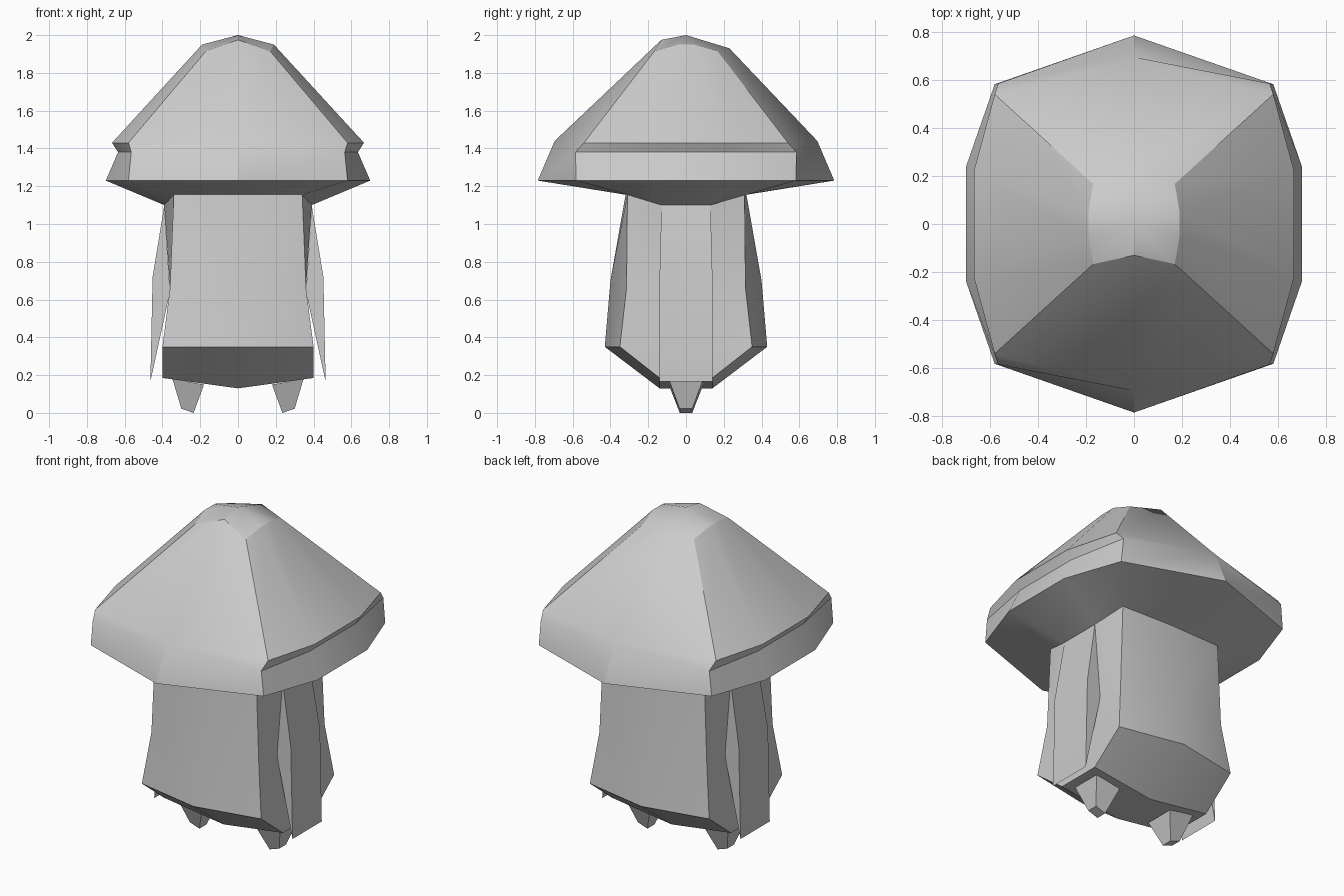
import bpy, bmesh, math

if "Cube" in bpy.data.objects:
    bpy.data.objects.remove(bpy.data.objects["Cube"])


def ring(front, corner, side, back=None):
    """Ten-point ring from a front-centre (y, z), a corner and a side point, mirrored in x and y."""
    by, bz = back or (-front[0], front[1])
    half = [corner, side, (side[0], -side[1], side[2]), (corner[0], -corner[1], corner[2])]
    left = [(-x, y, z) for x, y, z in reversed(half)]
    return [(0, *front)] + half + [(0, by, bz)] + left


def finish(name, bm, angle=28):
    bmesh.ops.remove_doubles(bm, verts=bm.verts, dist=0.0005)
    bmesh.ops.recalc_face_normals(bm, faces=bm.faces)
    me = bpy.data.meshes.new(name)
    bm.to_mesh(me)
    bm.free()
    me.shade_smooth()
    me.set_sharp_from_angle(angle=math.radians(angle))
    ob = bpy.data.objects.new(name, me)
    bpy.context.collection.objects.link(ob)
    return ob


def loft(name, rings, bottom=False, apex=None):
    bm = bmesh.new()
    vs = [[bm.verts.new(p) for p in r] for r in rings]
    n = len(rings[0])
    for a, b in zip(vs, vs[1:]):
        for i in range(n):
            j = (i + 1) % n
            bm.faces.new((a[i], a[j], b[j], b[i]))
    if bottom:
        bm.faces.new(vs[0][::-1])
    if apex:
        tip = bm.verts.new(apex)
        for i in range(n):
            bm.faces.new((vs[-1][i], vs[-1][(i + 1) % n], tip))
    elif apex is None and bottom == "both":
        bm.faces.new(vs[-1])
    return finish(name, bm)


neck = ring((-0.32, 1.155), (0.34, -0.31, 1.155), (0.39, -0.13, 1.10))

# Cap: underside, rim, grooved sides and rounded crown
loft("cap", [
    neck,
    ring((-0.785, 1.23), (0.58, -0.582, 1.23), (0.70, -0.237, 1.23)),
    ring((-0.695, 1.44), (0.565, -0.585, 1.38), (0.635, -0.22, 1.38)),
    ring((-0.695, 1.44), (0.58, -0.54, 1.43), (0.667, -0.22, 1.43)),
    ring((-0.13, 1.975), (0.17, -0.167, 1.915), (0.19, -0.05, 1.95), (0.23, 1.93)),
], apex=(0, 0, 2.0))

# Body: flared trunk with a wedge-shaped base
loft("body", [
    ring((-0.14, 0.13), (0.40, -0.14, 0.185), (0.40, -0.14, 0.185)),
    ring((-0.43, 0.35), (0.40, -0.35, 0.35), (0.40, -0.14, 0.35)),
    ring((-0.40, 0.70), (0.36, -0.315, 0.66), (0.36, -0.14, 0.66)),
    neck,
], bottom=True)

# Side flaps: bent strips hanging away from the body
profile = [(0.39, 1.10, 0.13), (0.452, 0.72, 0.14), (0.464, 0.165, 0.14), (0.36, 0.64, 0.14)]
for sx, label in ((-1, "left"), (1, "right")):
    bm = bmesh.new()
    f = [bm.verts.new((sx * x, -w, z)) for x, z, w in profile]
    b = [bm.verts.new((sx * x, w, z)) for x, z, w in profile]
    bm.faces.new(f)
    bm.faces.new(b[::-1])
    for i in range(4):
        j = (i + 1) % 4
        bm.faces.new((f[i], b[i], b[j], f[j]))
    finish(label + "_side_flap", bm)

# Feet: small tapered pegs
for sx, label in ((-1, "left"), (1, "right")):
    def square(x0, x1, y, z0, z1):
        return [(sx * x0, -y, z0), (sx * x1, -y, z1), (sx * x1, y, z1), (sx * x0, y, z0)]
    loft(label + "_foot", [
        square(0.235, 0.30, 0.033, 0.0, 0.022),
        square(0.18, 0.347, 0.092, 0.15, 0.18),
    ], bottom="both")
